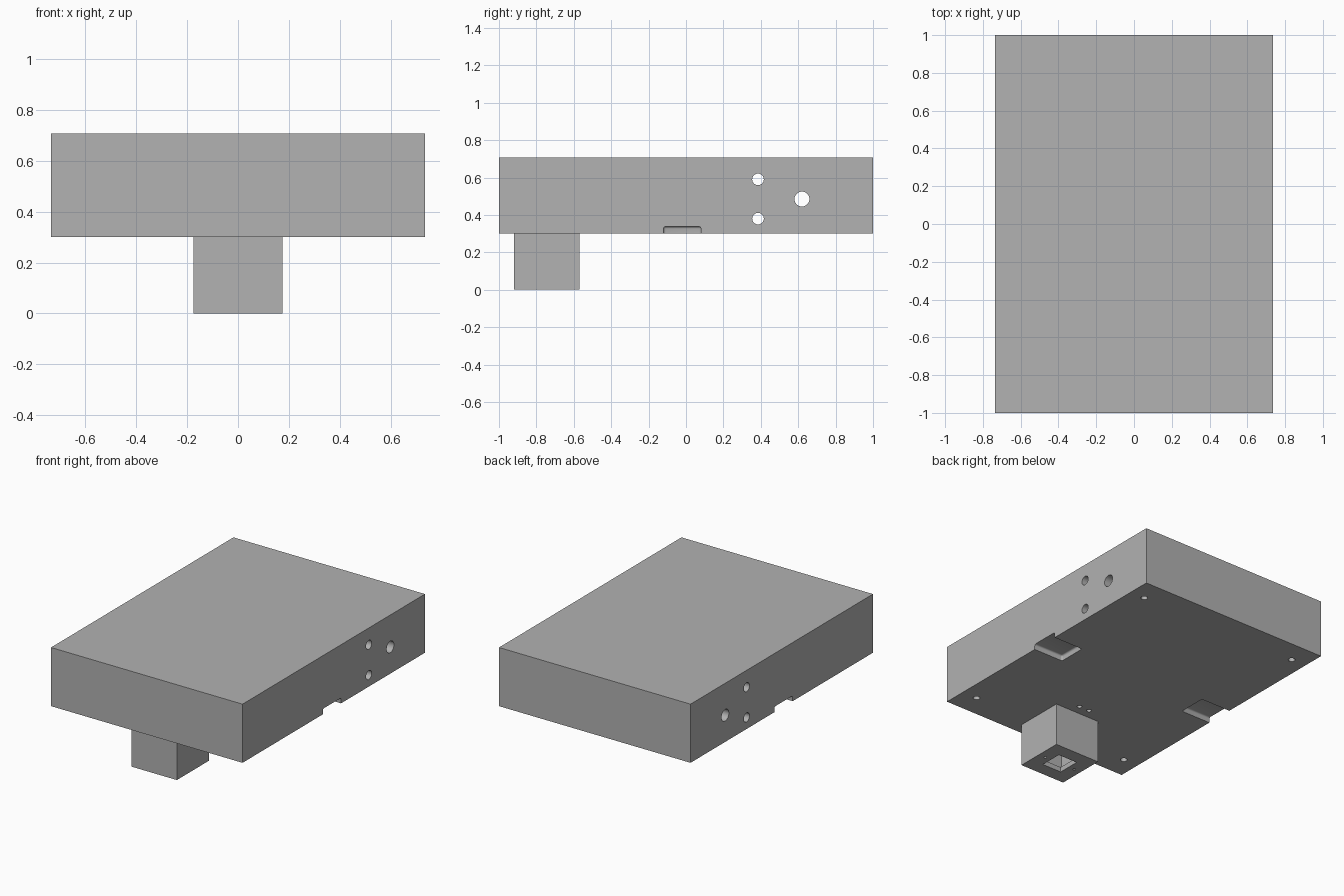
import bpy
import math

old = bpy.data.objects.get("Cube")
if old:
    bpy.data.objects.remove(old, do_unlink=True)

# Single plain grey
grey = bpy.data.materials.new("plain_grey")
grey.use_nodes = True
grey.diffuse_color = (0.445, 0.445, 0.445, 1)
grey.node_tree.nodes["Principled BSDF"].inputs["Base Color"].default_value = grey.diffuse_color


def box(name, x, y, z):
    """Box from (min, max) ranges on each axis."""
    centre = [(a + b) / 2 for a, b in (x, y, z)]
    bpy.ops.mesh.primitive_cube_add(size=1, location=centre)
    ob = bpy.context.object
    ob.name = name
    ob.scale = [b - a for a, b in (x, y, z)]
    bpy.ops.object.transform_apply(location=True, rotation=False, scale=True)
    ob.data.materials.append(grey)
    return ob


def bore(centre, radius, depth, along_x=False):
    """Cylindrical cutter, upright or lying along x."""
    turn = (0, math.pi / 2, 0) if along_x else (0, 0, 0)
    bpy.ops.mesh.primitive_cylinder_add(vertices=32, radius=radius, depth=depth,
                                        location=centre, rotation=turn)
    ob = bpy.context.object
    ob.data.materials.append(grey)
    return ob


def cut(target, cutters):
    """Subtract each cutter, then remove it."""
    for cutter in cutters:
        cutter.hide_render = True
        bpy.ops.object.select_all(action='DESELECT')
        target.select_set(True)
        bpy.context.view_layer.objects.active = target
        mod = target.modifiers.new("cut", 'BOOLEAN')
        mod.operation = 'DIFFERENCE'
        mod.solver = 'EXACT'
        mod.object = cutter
        bpy.ops.object.modifier_apply(modifier=mod.name)
        bpy.data.objects.remove(cutter, do_unlink=True)
    bpy.ops.object.shade_smooth_by_angle(angle=math.radians(30))


BASE = 0.30

# Main slab with side bores, edge notches and underside screw holes
slab = box("main_slab", (-0.735, 0.735), (-1, 1), (BASE, 0.707))
cutters = [bore((0, y, z), r, 2, True)
           for y, z, r in ((0.385, 0.59, 0.031), (0.385, 0.38, 0.031), (0.62, 0.485, 0.04))]
for side in (-1, 1):
    notch = box("notch_cutter", sorted((side * 0.505, side * 0.9)), (-0.12, 0.08), (0.2, 0.338))
    soften = notch.modifiers.new("round", 'BEVEL')
    soften.width = 0.012
    soften.segments = 4
    bpy.ops.object.modifier_apply(modifier=soften.name)
    cutters.append(notch)
    cutters.append(bore((side * 0.04, -0.5, BASE), 0.016, 0.2))
    for end in (-1, 1):
        cutters.append(bore((side * 0.62, end * 0.842, BASE), 0.022, 0.2))
cut(slab, cutters)

# Hollow block below the slab, with a square opening and two pin holes
block = box("lower_block", (-0.175, 0.175), (-0.92, -0.57), (0, BASE))
MID = -0.745
cutters = [
    box("cavity_cutter", (-0.1, 0.1), (MID - 0.1, MID + 0.1), (0.035, 0.28)),
    box("opening_cutter", (-0.075, 0.075), (MID - 0.08, MID + 0.08), (-0.1, 0.1)),
]
cutters += [bore((side * 0.122, MID, 0), 0.009, 0.1) for side in (-1, 1)]
cut(block, cutters)
